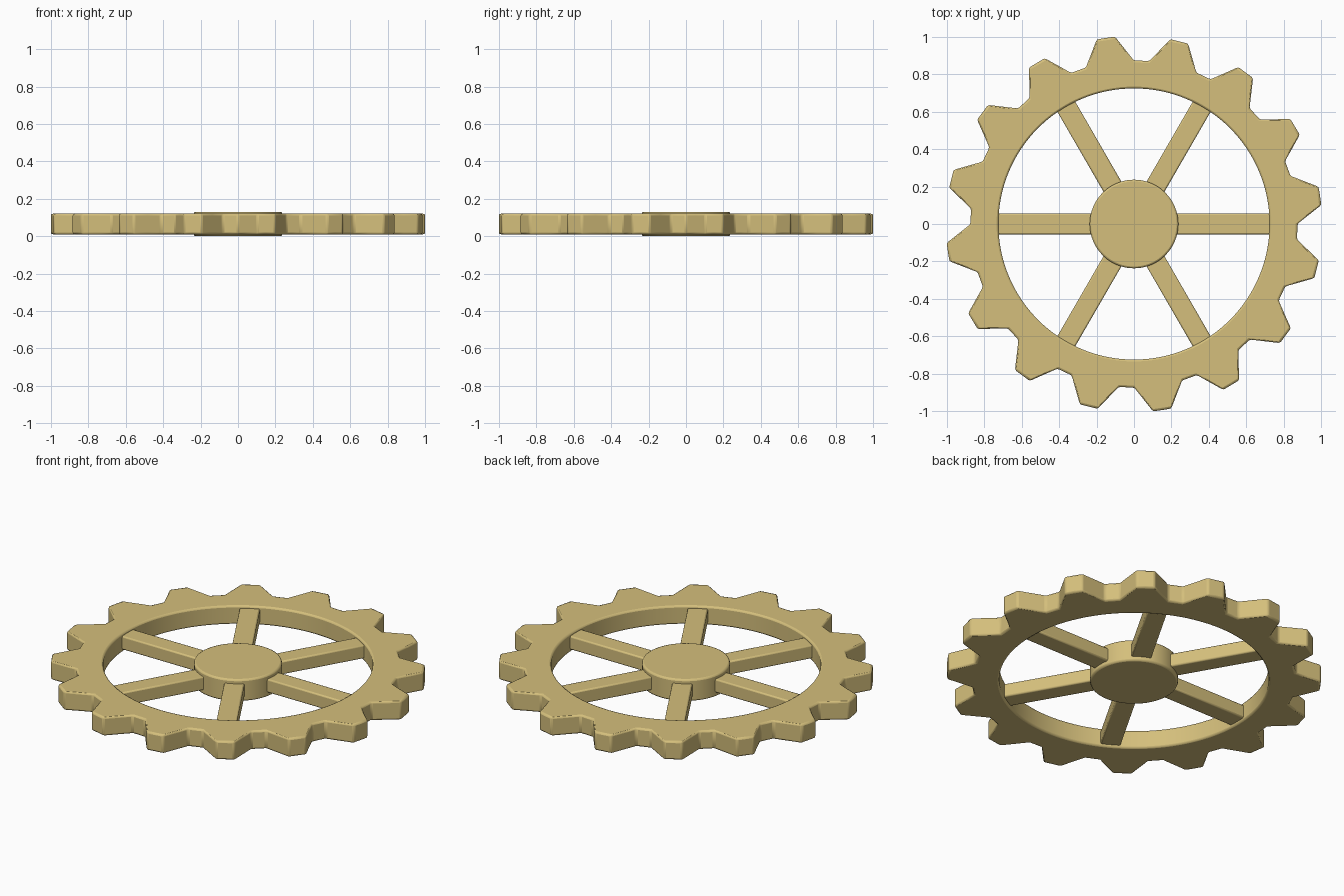
import bpy, bmesh
from math import radians, pi, cos, sin
from mathutils import Vector, Matrix

if "Cube" in bpy.data.objects:
    bpy.data.objects.remove(bpy.data.objects["Cube"])

TEETH, TIP_R, ROOT_R, INNER_R = 16, 1.007, 0.875, 0.725
HUB_R, SPOKES = 0.237, 6
MID_Z = 0.065

brass = bpy.data.materials.new("pale_brass")
colour = (0.66, 0.52, 0.20, 1)
brass.diffuse_color = colour
brass.use_nodes = True
brass.node_tree.nodes["Principled BSDF"].inputs["Base Color"].default_value = colour


def finish(name, bm, bevel):
    """Turn a bmesh into a bevelled, smooth-shaded object."""
    bmesh.ops.recalc_face_normals(bm, faces=bm.faces)
    mesh = bpy.data.meshes.new(name)
    bm.to_mesh(mesh)
    bm.free()
    mesh.materials.append(brass)
    ob = bpy.data.objects.new(name, mesh)
    bpy.context.collection.objects.link(ob)
    mod = ob.modifiers.new("soft_edges", "BEVEL")
    mod.width = bevel
    mod.segments = 2
    mod.limit_method = "ANGLE"
    mod.angle_limit = radians(25)
    bpy.ops.object.select_all(action="DESELECT")
    ob.select_set(True)
    bpy.context.view_layer.objects.active = ob
    bpy.ops.object.shade_smooth_by_angle(angle=radians(30))
    return ob


def polar(r, a):
    return Vector((r * cos(a), r * sin(a), 0))


# Toothed rim: tooth outline outside, round hole inside
corners = []
for k in range(TEETH):
    centre = radians(8.6) + k * 2 * pi / TEETH
    for offset, r in ((-8.5, ROOT_R), (-2.8, TIP_R), (2.8, TIP_R), (8.5, ROOT_R)):
        corners.append((centre + radians(offset), r))
outer, inner = [], []
for i, (a, r) in enumerate(corners):
    b, s = corners[(i + 1) % len(corners)]
    b += 2 * pi if b < a else 0
    p, q = polar(r, a), polar(s, b)
    outer += [p, (p + q) / 2]
    inner += [polar(INNER_R, a), polar(INNER_R, (a + b) / 2)]

bm = bmesh.new()
loops = []
for points, z in ((outer, 0.01), (outer, 0.12), (inner, 0.12), (inner, 0.01)):
    loops.append([bm.verts.new((p.x, p.y, z)) for p in points])
n = len(outer)
for low, high in zip(loops, loops[1:] + loops[:1]):
    for i in range(n):
        j = (i + 1) % n
        bm.faces.new((low[i], low[j], high[j], high[i]))
finish("toothed_rim", bm, 0.01)

# Hub disc
bm = bmesh.new()
bmesh.ops.create_cone(bm, cap_ends=True, segments=64, radius1=HUB_R, radius2=HUB_R,
                      depth=0.13, matrix=Matrix.Translation((0, 0, MID_Z)))
finish("hub", bm, 0.01)

# Spokes from hub to rim
for k in range(SPOKES):
    bm = bmesh.new()
    bmesh.ops.create_cube(bm, size=1, matrix=Matrix.Rotation(k * 2 * pi / SPOKES, 4, "Z")
                          @ Matrix.Translation((0.475, 0, MID_Z))
                          @ Matrix.Diagonal((0.53, 0.11, 0.08, 1)))
    finish(f"spoke_{k + 1}", bm, 0.008)
